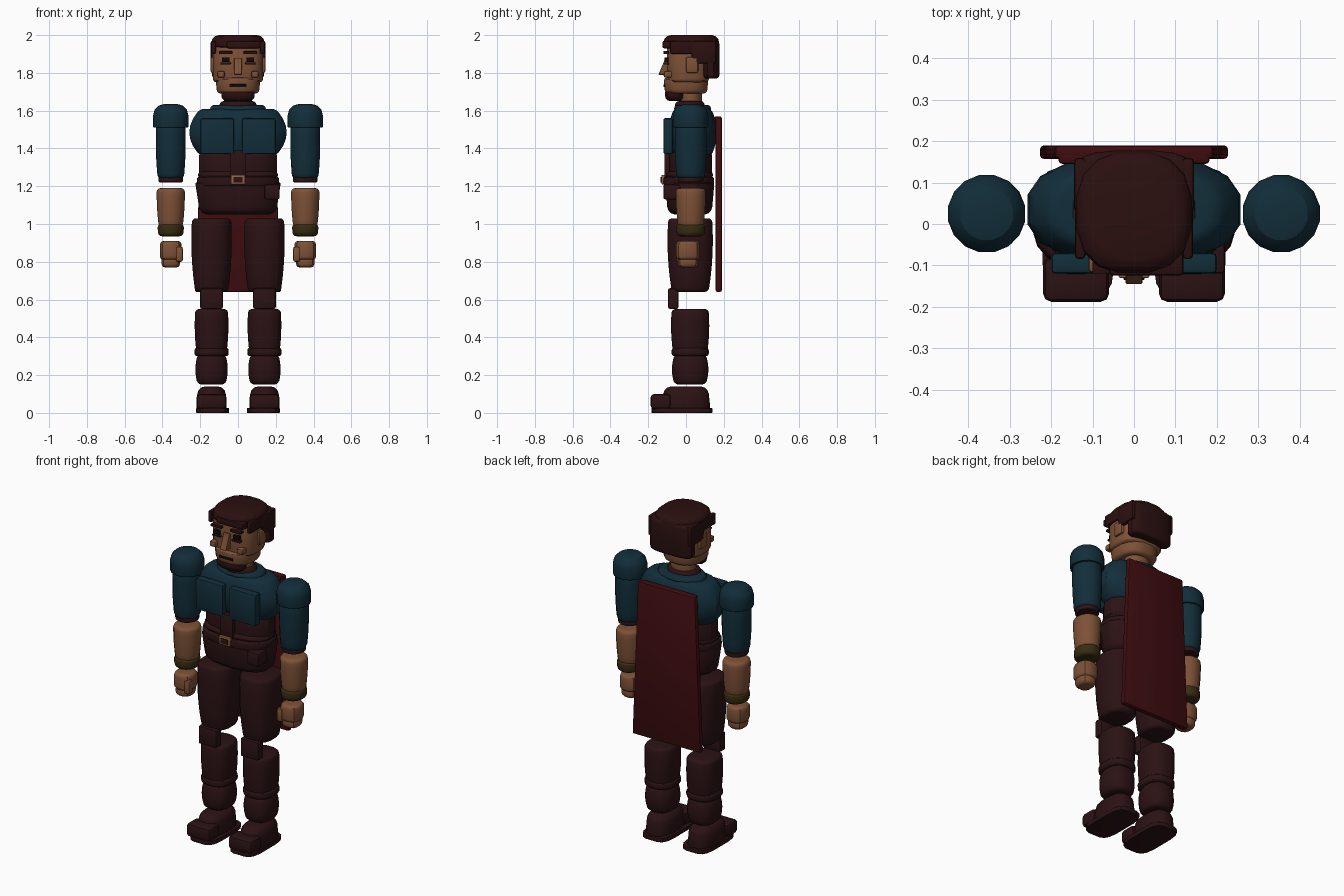
import bpy, bmesh, math
from mathutils import Vector

old_cube = bpy.data.objects.get("Cube")
if old_cube:
    bpy.data.objects.remove(old_cube, do_unlink=True)


def material(name, *rgb):
    mat = bpy.data.materials.new(name)
    mat.use_nodes = True
    mat.diffuse_color = (*rgb, 1)
    mat.node_tree.nodes["Principled BSDF"].inputs["Base Color"].default_value = (*rgb, 1)
    return mat


blue = material("dark blue cloth", .006, .027, .042)
brown = material("dark brown leather", .024, .006, .007)
hair = material("dark hair", .024, .005, .005)
red = material("dark red cape", .05, .004, .005)
skin = material("skin", .21, .083, .038)
olive = material("olive bracer", .04, .025, .006)
brass = material("brass", .28, .13, .06)
black = material("near black", .006, .003, .003)
parts = []


def finish(name, bm, mat):
    bmesh.ops.recalc_face_normals(bm, faces=bm.faces)
    mesh = bpy.data.meshes.new(name)
    bm.to_mesh(mesh)
    bm.free()
    mesh.materials.append(mat)
    part = bpy.data.objects.new(name, mesh)
    bpy.context.collection.objects.link(part)
    parts.append(part)
    return part


def barrel(name, mat, bottom, top, wide, deep, x=0, y=0, edge=.02, dome=None,
           bulge=0, taper=0, square=2.5, sides=16):
    """Upright rounded solid: wide and deep are half sizes, edge and dome round
    the lower and upper rims, bulge narrows both ends, taper widens the top."""
    dome = edge if dome is None else dome
    arc = [math.pi / 2 * i / 3 for i in range(4)]
    rings = [(bottom + edge * (1 - math.cos(a)), edge * (1 - math.sin(a))) for a in arc]
    if bulge:
        low, high = bottom + edge, top - dome
        rings += [(low + (high - low) * i / 6, 0) for i in range(1, 6)]
    rings += [(top - dome * (1 - math.cos(a)), dome * (1 - math.sin(a))) for a in reversed(arc)]
    bm = bmesh.new()
    loops = []
    for z, inset in rings:
        u = (2 * z - bottom - top) / (top - bottom)
        swell = 1 - bulge * u * u + taper * u
        loop = []
        for i in range(sides):
            angle = math.tau * (i + .5) / sides
            c, s = math.cos(angle), math.sin(angle)
            px = math.copysign(abs(c) ** (2 / square), c) * (wide * swell - inset)
            py = math.copysign(abs(s) ** (2 / square), s) * (deep * swell - inset)
            loop.append(bm.verts.new((x + px, y + py, z)))
        loops.append(loop)
    for lower, upper in zip(loops, loops[1:]):
        for i in range(sides):
            j = (i + 1) % sides
            bm.faces.new((lower[i], lower[j], upper[j], upper[i]))
    bm.faces.new(loops[0])
    bm.faces.new(loops[-1])
    return finish(name, bm, mat)


def box(name, mat, bottom, top, front, back, wide, x=0, edge=.01, narrow=1):
    """Bevelled block; wide is the half width, narrow scales the upper edge."""
    bm = bmesh.new()
    bmesh.ops.create_cube(bm, size=1)
    centre = Vector((x, (front + back) / 2, (bottom + top) / 2))
    size = Vector((wide * 2, back - front, top - bottom))
    for vert in bm.verts:
        if vert.co.z > 0:
            vert.co.x *= narrow
        vert.co = centre + vert.co * size
    bmesh.ops.bevel(bm, geom=bm.edges[:], offset=edge, segments=2, profile=.5, affect='EDGES')
    return finish(name, bm, mat)


def pair(make, name, mat, x, **shape):
    for side, sign in (("left", 1), ("right", -1)):
        make(f"{side}_{name}", mat, x=sign * x, **shape)


# Torso
barrel("chest", blue, bottom=1.36, top=1.61, wide=.262, deep=.13, y=.035, bulge=.23)
barrel("yoke", blue, bottom=1.59, top=1.63, wide=.15, deep=.1, y=.035, square=2)
barrel("collar", brown, bottom=1.61, top=1.65, wide=.1, deep=.08, y=.02, square=2)
pair(box, "chest_plate", blue, x=.11, bottom=1.37, top=1.56, front=-.12, back=-.07, wide=.09)

# Waist, belt and pouch
barrel("waist", brown, bottom=1.25, top=1.38, wide=.21, deep=.115, y=.025)
barrel("waist_band", brown, bottom=1.24, top=1.28, wide=.215, deep=.125, y=.02)
barrel("belt", brown, bottom=1.2, top=1.25, wide=.22, deep=.135, y=.015, edge=.01)
barrel("hips", brown, bottom=1.05, top=1.22, wide=.217, deep=.125, y=.02, edge=.04, dome=.01, taper=.06)
box("front_strap", brown, bottom=1.25, top=1.39, front=-.115, back=-.08, wide=.043, edge=.005)
box("buckle", brass, bottom=1.21, top=1.26, front=-.13, back=-.11, wide=.037, edge=.003)
box("buckle_hole", brown, bottom=1.22, top=1.25, front=-.135, back=-.125, wide=.025, edge=.002)
box("pouch", brown, x=.18, bottom=1.13, top=1.21, front=-.12, back=-.03, wide=.04)

# Cape with its top roll
box("cape", red, bottom=.64, top=1.57, front=.157, back=.19, wide=.228, narrow=.84)
box("cape_roll", red, bottom=1.54, top=1.57, front=.145, back=.185, wide=.183)

# Arms and hands
arm = dict(x=.356, y=.025, square=2)
pair(barrel, "shoulder_cap", blue, bottom=1.51, top=1.635, wide=.095, deep=.095, edge=.005, dome=.06, **arm)
pair(barrel, "upper_arm", blue, bottom=1.24, top=1.53, wide=.08, deep=.085, bulge=.07, taper=.05, **arm)
pair(barrel, "sleeve_cuff", brown, bottom=1.22, top=1.25, wide=.066, deep=.068, edge=.008, **arm)
pair(barrel, "forearm", skin, bottom=.98, top=1.19, wide=.074, deep=.078, bulge=.06, taper=.08, **arm)
pair(barrel, "bracer", olive, bottom=.935, top=1, wide=.07, deep=.077, taper=.03, **arm)
hand = dict(x=.356, y=.01, sides=12)
pair(barrel, "palm", skin, bottom=.81, top=.91, wide=.059, deep=.064, **hand)
pair(barrel, "fingers", skin, bottom=.77, top=.83, wide=.05, deep=.055, **hand)
pair(box, "thumb", skin, x=.31, bottom=.8, top=.88, front=-.05, back=-.01, wide=.018)

# Legs
leg = dict(x=.14, y=.022)
pair(barrel, "thigh", brown, bottom=.64, top=1.03, wide=.107, deep=.12, bulge=.1, taper=.08, **leg)
pair(box, "knee_guard", brown, x=.14, bottom=.55, top=.66, front=-.095, back=-.04, wide=.06)
pair(barrel, "shin", brown, bottom=.3, top=.55, wide=.09, deep=.102, bulge=.08, taper=.05, **leg)
pair(barrel, "boot_cuff", brown, bottom=.3, top=.345, wide=.092, deep=.1, edge=.015, **leg)
pair(barrel, "ankle", brown, bottom=.15, top=.31, wide=.087, deep=.098, bulge=.15, **leg)

# Feet
pair(barrel, "foot", brown, x=.14, bottom=.02, top=.14, wide=.078, deep=.125, edge=.01, dome=.04, taper=-.05)
pair(box, "toe_cap", brown, x=.14, bottom=.02, top=.1, front=-.188, back=-.08, wide=.08, edge=.02)
pair(barrel, "sole", brown, x=.134, y=-.022, bottom=0, top=.025, wide=.088, deep=.163, edge=.002, square=4)

# Head
barrel("neck", skin, bottom=1.62, top=1.72, wide=.075, deep=.06, y=.025, square=2)
barrel("skull", skin, bottom=1.75, top=1.95, wide=.135, deep=.113, y=.01, square=3)
barrel("jaw", skin, bottom=1.69, top=1.775, wide=.117, deep=.117, taper=.04)
barrel("goatee", hair, bottom=1.65, top=1.7, wide=.09, deep=.052, y=-.06, edge=.03, dome=.005)
box("mouth", black, bottom=1.725, top=1.74, front=-.119, back=-.111, wide=.045, edge=.002)
nose = box("nose", skin, bottom=1.79, top=1.88, front=-.145, back=-.09, wide=.02, edge=.003)
for vert in nose.data.vertices:
    if vert.co.z > 1.85:
        vert.co.y = max(vert.co.y, -.11)

# Face details
pair(box, "eye", black, x=.065, bottom=1.858, top=1.882, front=-.113, back=-.09, wide=.02, edge=.003)
pair(box, "lower_lid", brown, x=.065, bottom=1.845, top=1.855, front=-.117, back=-.09, wide=.027, edge=.002)
pair(box, "eyebrow", hair, x=.065, bottom=1.9, top=1.915, front=-.12, back=-.09, wide=.035, edge=.003)
pair(box, "cheek", skin, x=.09, bottom=1.775, top=1.81, front=-.118, back=-.07, wide=.02)
pair(box, "ear", skin, x=.13, bottom=1.8, top=1.885, front=0, back=.065, wide=.015)

# Hair
barrel("hair_cap", hair, bottom=1.935, top=2, wide=.143, deep=.15, y=.028, edge=.01, dome=.04)
barrel("back_hair", hair, bottom=1.77, top=1.97, wide=.14, deep=.048, y=.13, square=3)
pair(box, "side_hair", hair, x=.13, bottom=1.85, top=1.97, front=.03, back=.16, wide=.015)
pair(box, "temple_hair", hair, x=.13, bottom=1.9, top=1.97, front=-.085, back=.04, wide=.013)
box("fringe", hair, x=.03, bottom=1.93, top=1.97, front=-.125, back=-.07, wide=.09)

bpy.ops.object.select_all(action='DESELECT')
for part in parts:
    part.select_set(True)
bpy.context.view_layer.objects.active = parts[0]
bpy.ops.object.shade_smooth_by_angle(angle=math.radians(30))
